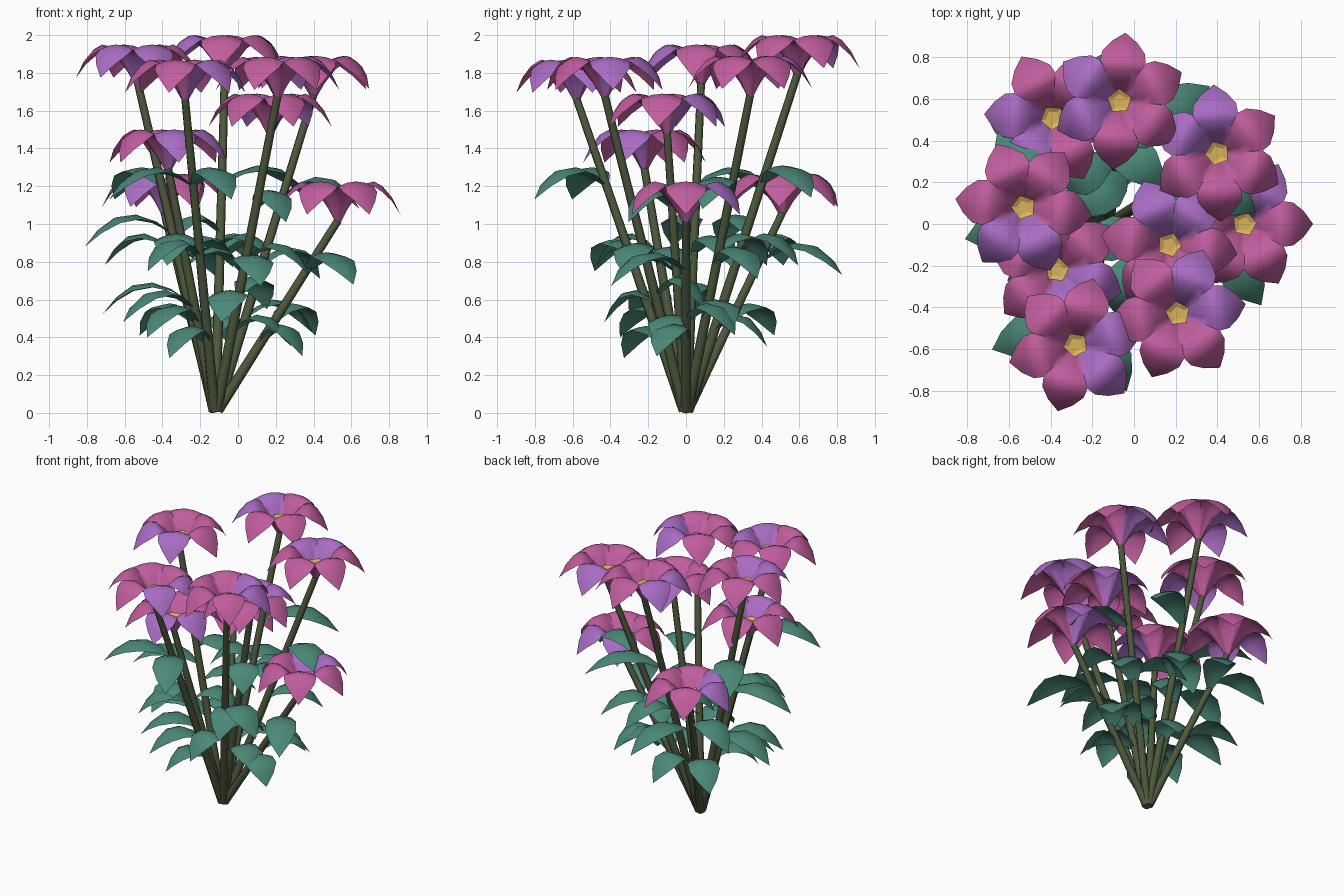
import bpy, bmesh, math
from mathutils import Matrix, Vector

cube = bpy.data.objects.get("Cube")
if cube:
    bpy.data.objects.remove(cube)


def material(name, r, g, b):
    m = bpy.data.materials.new(name)
    m.use_nodes = True
    m.diffuse_color = (r, g, b, 1)
    m.node_tree.nodes["Principled BSDF"].inputs["Base Color"].default_value = (r, g, b, 1)
    return m


PINK = material("petal pink", .53, .11, .34)
PURPLE = material("petal purple", .40, .15, .55)
GOLD = material("centre gold", .70, .44, .11)
STEM = material("stem olive", .075, .10, .045)
LEAF = material("leaf teal", .07, .25, .19)


def finish(bm, name, mats, smooth=True):
    bmesh.ops.remove_doubles(bm, verts=bm.verts, dist=.0005)
    mesh = bpy.data.meshes.new(name)
    bm.to_mesh(mesh)
    bm.free()
    obj = bpy.data.objects.new(name, mesh)
    bpy.context.collection.objects.link(obj)
    for m in mats:
        mesh.materials.append(m)
    for p in mesh.polygons:
        p.use_smooth = smooth
    return obj


def blade(bm, rows, matrix, mat=0):
    """Arched strip along +x; each row is (reach, height, half width, edge sag)."""
    across = (-1, -.5, 0, .5, 1)
    grid = [[bm.verts.new(matrix @ Vector((x, s * w, z - sag * s * s))) for s in across]
            for x, z, w, sag in rows]
    for a, b in zip(grid, grid[1:]):
        for i in range(len(across) - 1):
            bm.faces.new((a[i], b[i], b[i + 1], a[i + 1])).material_index = mat


PETAL = [(.01, 0, .006, 0), (.05, .085, .029, .006), (.10, .165, .058, .012),
         (.15, .215, .087, .018), (.19, .225, .109, .026), (.235, .20, .103, .032),
         (.285, .14, .062, .02), (.33, .05, 0, 0)]
BLADE = [(0, 0, .012, 0), (.2, .065, .06, .01), (.42, .10, .098, .025),
         (.65, .085, .105, .03), (.84, .02, .066, .018), (1, -.07, 0, 0)]

BASE = Vector((-.12, 0, 0))

# Each flower: stem top, turn of its first purple petal, leaves (height, direction, length)
FLOWERS = [
    ((-.39, .51, 1.04), 177, [(.80, 65, .48), (.48, 140, .36), (.85, 165, .38)]),
    ((-.07, .59, 1.775), 145, [(1.21, 30, .52), (.85, 60, .36), (.42, 75, .3), (.95, 205, .3)]),
    ((.40, .34, 1.665), 93, [(1.15, -20, .43), (.78, 35, .38), (.50, 20, .38), (.85, 135, .36)]),
    ((-.53, .08, 1.725), 233, [(1.20, 122, .47), (.95, 194, .48), (.59, 177, .46),
                               (.84, 35, .36)]),
    ((.17, -.10, 1.465), 52, [(1.08, -55, .28), (.74, -75, .36), (.42, -20, .34)]),
    ((.53, 0, 1.0), 60, [(.75, -58, .46), (.48, 50, .34), (.37, -35, .27)]),
    ((-.37, -.22, 1.275), -80, [(.85, 255, .34), (.55, 205, .42), (.47, 225, .38),
                                (.78, 20, .34)]),
    ((.21, -.43, 1.66), 8, [(.80, -20, .36), (.55, -105, .3), (.62, 60, .3)]),
    ((-.28, -.58, 1.645), 315, [(1.20, -62, .43), (1.20, 202, .48), (.82, 215, .34),
                                (.36, 224, .29)]),
]

for n, (top, turn, leaves) in enumerate(FLOWERS, 1):
    top = Vector(top)
    lean = top - BASE

    # Stem: straight tapered tube from the shared foot
    bm = bmesh.new()
    foot = BASE + Vector((lean.x, lean.y, 0)) * .02 + Vector((0, 0, .012))
    axis = top + Vector((0, 0, .02)) - foot
    place = Matrix.Translation(foot + axis / 2) @ axis.to_track_quat('Z', 'Y').to_matrix().to_4x4()
    bmesh.ops.create_cone(bm, cap_ends=True, segments=8, radius1=.028, radius2=.021,
                          depth=axis.length, matrix=place)
    stem = finish(bm, f"stem_{n}", [STEM])
    bpy.context.view_layer.objects.active = stem
    stem.select_set(True)
    bpy.ops.object.shade_smooth_by_angle(angle=math.radians(50))
    stem.select_set(False)

    # Six petals, two neighbours purple
    bm = bmesh.new()
    for k in range(6):
        spin = Matrix.Rotation(math.radians(turn + 60 * k), 4, 'Z')
        blade(bm, PETAL, Matrix.Translation(top) @ spin, 1 if k < 2 else 0)
    finish(bm, f"petals_{n}", [PINK, PURPLE])

    # Five-sided centre with a sunken middle
    bm = bmesh.new()
    spin = Matrix.Rotation(math.radians(turn), 4, 'Z')
    bmesh.ops.create_cone(bm, cap_ends=True, segments=5, radius1=.012, radius2=.06, depth=.1,
                          matrix=Matrix.Translation(top + Vector((0, 0, .076))) @ spin)
    bm.normal_update()
    cap = max(bm.faces, key=lambda f: f.calc_center_median().z)
    bmesh.ops.inset_region(bm, faces=[cap], thickness=.026, depth=-.012)
    finish(bm, f"flower_centre_{n}", [GOLD], smooth=False)

    # Arching leaves
    bm = bmesh.new()
    for height, heading, length in leaves:
        root = BASE + lean * (height / lean.z)
        spin = Matrix.Rotation(math.radians(heading), 4, 'Z')
        blade(bm, [(x * length, z, w, sag) for x, z, w, sag in BLADE],
              Matrix.Translation(root) @ spin)
    finish(bm, f"leaves_{n}", [LEAF])
